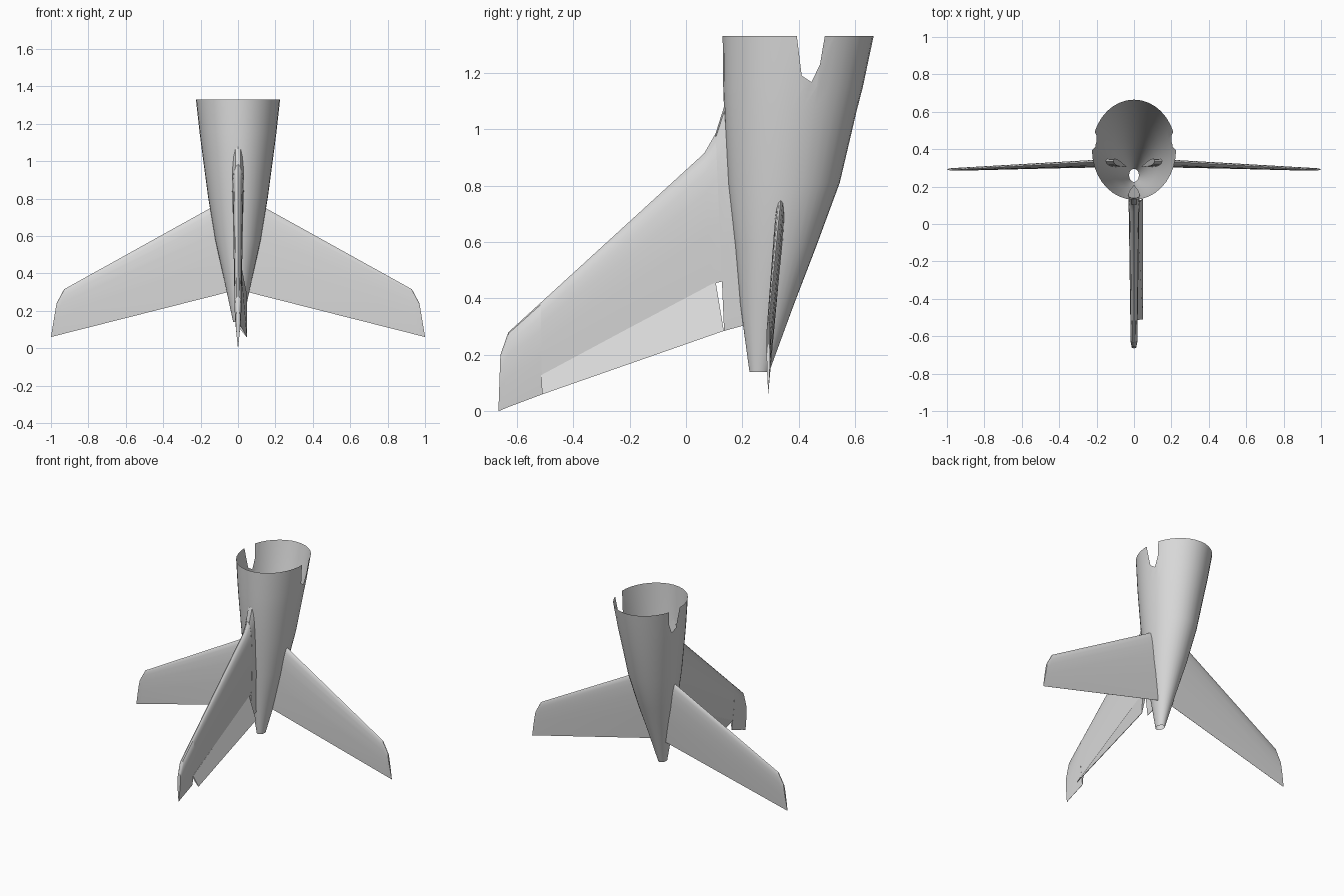
import bpy, bmesh, math
from mathutils import Vector

if "Cube" in bpy.data.objects:
    bpy.data.objects.remove(bpy.data.objects["Cube"])

grey = bpy.data.materials.new("light_grey")
grey.diffuse_color = (0.7, 0.7, 0.7, 1)
grey.use_nodes = True
grey.node_tree.nodes["Principled BSDF"].inputs["Base Color"].default_value = grey.diffuse_color


def finish(bm, name, angle=30):
    bmesh.ops.recalc_face_normals(bm, faces=bm.faces[:])
    me = bpy.data.meshes.new(name)
    bm.to_mesh(me)
    bm.free()
    me.materials.append(grey)
    ob = bpy.data.objects.new(name, me)
    bpy.context.collection.objects.link(ob)
    bpy.ops.object.select_all(action='DESELECT')
    ob.select_set(True)
    bpy.context.view_layer.objects.active = ob
    bpy.ops.object.shade_smooth_by_angle(angle=math.radians(angle))
    return ob


# aerofoil half thickness along the chord: (fraction, relative thickness)
FOIL = [(0, 0), (.02, .45), (.07, .75), (.15, .95), (.3, 1), (.6, .72), (1, .04)]


def half(t):
    for (a, fa), (b, fb) in zip(FOIL, FOIL[1:]):
        if t <= b:
            return fa + (fb - fa) * (t - a) / (b - a)
    return FOIL[-1][1]


def loft(bm, sections, axis):
    """sections: (leading edge, trailing edge, half thickness, chord fraction kept)"""
    loops = []
    for le, te, h, cut in sections:
        le, te = Vector(le), Vector(te)
        ts = [f[0] * cut for f in FOIL]
        pts = [le.lerp(te, t) + axis * h * half(t) for t in ts]
        pts += [le.lerp(te, t) - axis * h * half(t) for t in reversed(ts[1:])]
        loops.append([bm.verts.new(p) for p in pts])
    n = len(loops[0])
    for a, b in zip(loops, loops[1:]):
        for i in range(n):
            j = (i + 1) % n
            bm.faces.new((a[i], a[j], b[j], b[i]))
    bm.faces.new(loops[0])
    bm.faces.new(loops[-1])


# tail cone: open shell of elliptical rings (z, front y, back y, half width)
RINGS = [(1.33, .13, .665, .225), (1.15, .132, .627, .205), (1.065, .135, .605, .194),
         (.81, .147, .545, .16), (.58, .174, .46, .122), (.38, .192, .383, .077),
         (.14, .225, .295, .026)]
N = 36
bm = bmesh.new()
rings = []
for z, y0, y1, hx in RINGS:
    rings.append([bm.verts.new((hx * math.sin(2 * math.pi * i / N),
                                (y0 + y1) / 2 - (y1 - y0) / 2 * math.cos(2 * math.pi * i / N), z))
                  for i in range(N)])
for a, b in zip(rings, rings[1:]):
    for i in range(N):
        bm.faces.new((a[i], a[(i + 1) % N], b[(i + 1) % N], b[i]))

# side notches in the open rim
NOTCH = [(.393, 1.33), (.41, 1.19), (.445, 1.167), (.475, 1.23), (.492, 1.33)]
planes = []
for (ya, za), (yb, zb) in zip(NOTCH, NOTCH[1:]):
    planes.append((Vector((0, ya, za)), Vector((0, za - zb, yb - ya)).normalized()))
for co, no in planes:
    fs = [f for f in bm.faces if f.calc_center_median().z > 1.15
          and .33 < f.calc_center_median().y < .56]
    geom = set(fs)
    for f in fs:
        geom.update(f.edges)
        geom.update(f.verts)
    bmesh.ops.bisect_plane(bm, geom=list(geom), plane_co=co, plane_no=no, dist=1e-5)
gone = [f for f in bm.faces if f.calc_center_median().z > 1.15
        and all((f.calc_center_median() - co).dot(no) > 0 for co, no in planes)]
bmesh.ops.delete(bm, geom=gone, context='FACES')
finish(bm, "tail_cone")

# horizontal stabilisers, left and right
for side, name in ((1, "right_stabiliser"), (-1, "left_stabiliser")):
    bm = bmesh.new()
    loft(bm, [((side * .11, .338, .77), (side * .04, .306, .303), .017, 1),
              ((side * .93, .293, .315), (side * .96, .292, .07), .008, 1),
              ((side * .97, .292, .24), (side * 1.0, .292, .06), .006, 1)], Vector((0, 1, 0)))
    finish(bm, name)

# vertical fin: root part, part ahead of the rudder, tip part
X = Vector((1, 0, 0))
B = ((0, .105, .985), (0, .135, .285), .03)
D = ((0, -.515, .385), (0, -.51, .06), .02)
bm = bmesh.new()
loft(bm, [((0, .138, 1.09), (0, .208, .305), .031, 1), (*B, 1)], X)
loft(bm, [(*B, .75), ((0, .065, .915), (0, .1, .27), .029, .72), (*D, .8)], X)
loft(bm, [(*D, 1), ((0, -.63, .28), (0, -.63, .015), .018, 1),
          ((0, -.658, .2), (0, -.665, 0), .012, 1)], X)
finish(bm, "vertical_fin")

# rudder: thin wedge swung to the right about its hinge line
bm = bmesh.new()
ends = []
for hinge, trail, h in (((.105, .46), (.134, .285), .014), ((-.514, .128), (-.51, .06), .009)):
    ends.append([bm.verts.new(p) for p in ((-h, *hinge), (h, *hinge),
                                           (.048, *trail), (.045, *trail))])
for i in range(4):
    j = (i + 1) % 4
    bm.faces.new((ends[0][i], ends[0][j], ends[1][j], ends[1][i]))
for e in ends:
    bm.faces.new(e)
finish(bm, "rudder")
